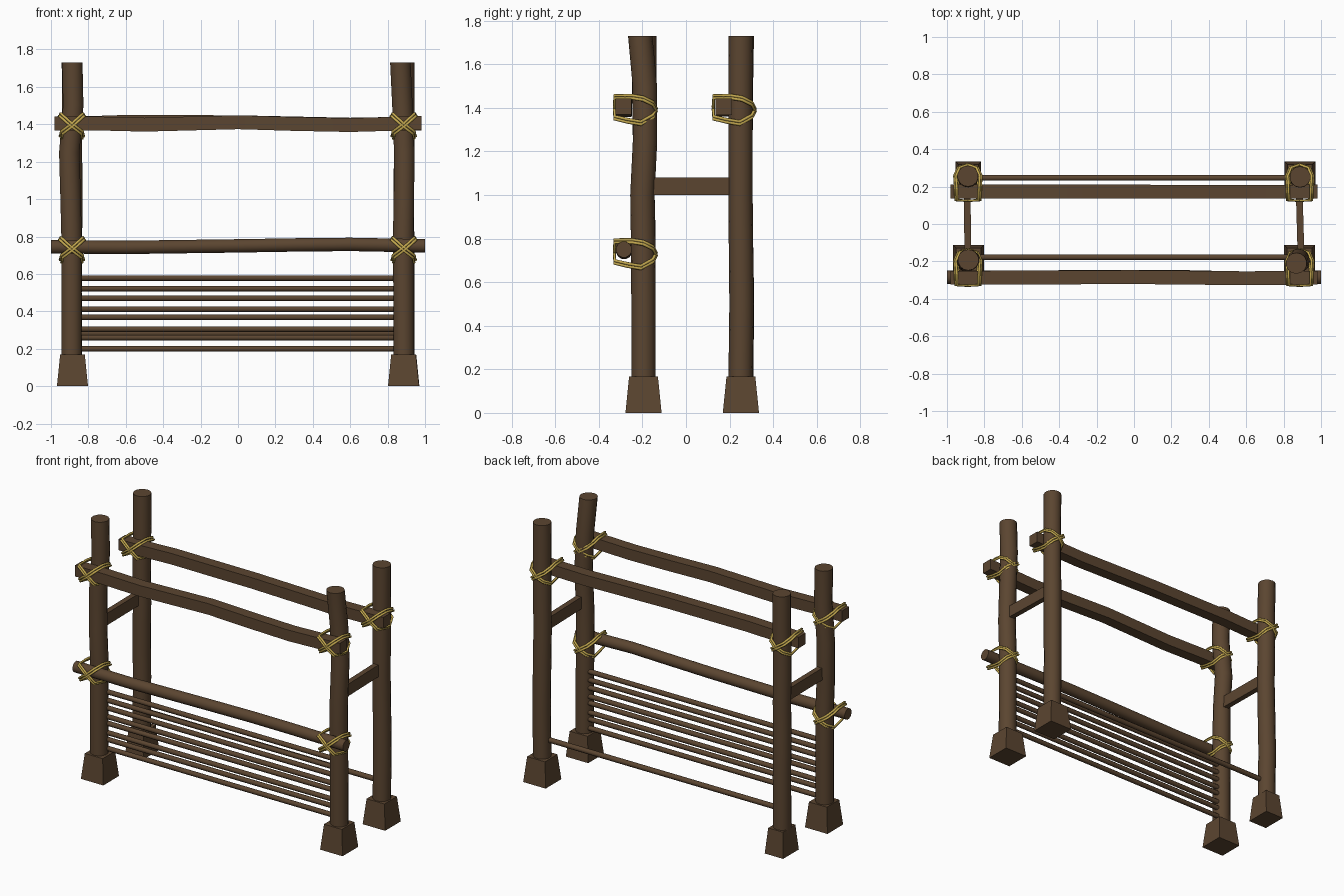
import bpy, bmesh, math
from mathutils import Vector

cube = bpy.data.objects.get("Cube")
if cube:
    bpy.data.objects.remove(cube)


def make_material(name, rgb):
    mat = bpy.data.materials.new(name)
    mat.use_nodes = True
    colour = (*rgb, 1)
    mat.diffuse_color = colour
    mat.node_tree.nodes["Principled BSDF"].inputs["Base Color"].default_value = colour
    return mat


wood = make_material("brown wood", (0.105, 0.06, 0.03))
rope = make_material("yellow rope", (0.56, 0.4, 0.08))

AXES = {"x": (Vector((0, 1, 0)), Vector((0, 0, 1))),
        "y": (Vector((0, 0, 1)), Vector((1, 0, 0))),
        "z": (Vector((1, 0, 0)), Vector((0, 1, 0)))}


def sweep(name, axis, points, sizes, sides=12):
    """Skin rings of the given half sizes along an axis; four sides make a box."""
    u, v = AXES[axis]
    if not isinstance(sizes, list):
        sizes = [sizes] * len(points)
    grow = math.sqrt(2) if sides == 4 else 1
    bm = bmesh.new()
    rings = []
    for p, (su, sv) in zip(points, sizes):
        ring = []
        for i in range(sides):
            a = math.tau * (i + 0.5) / sides
            ring.append(bm.verts.new(Vector(p) + grow * (u * su * math.cos(a) + v * sv * math.sin(a))))
        rings.append(ring)
    for low, high in zip(rings, rings[1:]):
        for i in range(sides):
            j = (i + 1) % sides
            bm.faces.new((low[i], low[j], high[j], high[i]))
    bm.faces.new(rings[0][::-1])
    bm.faces.new(rings[-1])
    bmesh.ops.recalc_face_normals(bm, faces=bm.faces)
    mesh = bpy.data.meshes.new(name)
    bm.to_mesh(mesh)
    bm.free()
    mesh.materials.append(wood)
    obj = bpy.data.objects.new(name, mesh)
    bpy.context.collection.objects.link(obj)
    bpy.ops.object.select_all(action="DESELECT")
    obj.select_set(True)
    bpy.context.view_layer.objects.active = obj
    bpy.ops.object.shade_smooth_by_angle(angle=math.radians(50))


# Crooked posts
LEVELS = (0.1, 0.5, 0.8, 1.0, 1.25, 1.5, 1.73)
POSTS = {
    "front_right": ((-.89, -.89, -.89, -.895, -.902, -.881, -.886),
                    (-.195, -.195, -.195, -.2, -.188, -.192, -.192)),
    "front_left": ((.887, .885, .883, .887, .889, .879, .868),
                   (-.195, -.195, -.197, -.2, -.188, -.189, -.21)),
    "rear_right": ((-.888, -.89, -.888, -.885, -.888, -.886, -.888),
                   (.252, .257, .252, .25, .25, .252, .256)),
    "rear_left": ((.888, .89, .888, .886, .888, .888, .888),
                  (.25, .255, .252, .25, .25, .25, .252)),
}
for name, (xs, ys) in POSTS.items():
    sweep(name + "_post", "z", list(zip(xs, ys, LEVELS)), (.056, .056), 14)

# Tapered footings
for name, x, y, wide in (("front_right", -.885, -.195, 1), ("front_left", .885, -.195, 1),
                         ("rear_right", -.885, .252, .82), ("rear_left", .887, .252, 1)):
    sweep(name + "_footing", "z", [(x, y, 0), (x, y, .168)],
          [(.083 * wide, .083), (.066 * wide, .066)], 4)

# Rails across the front and rear
sweep("front_lower_rail", "x",
      [(-1, -.285, .745), (-.6, -.284, .742), (0, -.281, .75), (.3, -.283, .755),
       (.6, -.29, .758), (1, -.285, .75)], (.037, .037), 12)
sweep("front_upper_rail", "x",
      [(-.98, -.287, 1.405), (-.78, -.287, 1.405), (-.5, -.286, 1.398), (0, -.284, 1.411),
       (.3, -.287, 1.402), (.6, -.29, 1.396), (.98, -.287, 1.407)], (.037, .037), 4)
sweep("rear_upper_rail", "x",
      [(-.98, .173, 1.405), (-.78, .173, 1.407), (-.6, .174, 1.413), (0, .173, 1.411),
       (.6, .172, 1.398), (.98, .173, 1.405)], (.037, .037), 4)

# Side braces between front and rear posts
sweep("right_brace", "y", [(-.888, -.17, 1.04), (-.893, .22, 1.04)], (.04, .018), 4)
sweep("left_brace", "y", [(.893, -.17, 1.04), (.882, .22, 1.04)], (.04, .018), 4)

# Thin rods
for i, z in enumerate((.2, .26, .305, .368, .412, .47, .522, .578)):
    sweep(f"front_rod_{i + 1}", "x", [(-.87, -.178, z), (.87, -.178, z)], (.016, .016), 8)
sweep("rear_rod", "x", [(-.87, .247, .283), (.87, .247, .283)], (.017, .017), 8)


# Rope lashings: crossed loops over the rail and round the back of the post
def lashing(name, x, y, z):
    curve = bpy.data.curves.new(name, "CURVE")
    curve.dimensions = "3D"
    curve.bevel_depth = 0.0072
    curve.bevel_resolution = 2
    back = y + .09
    for side in (-1, 1):
        for shift in (0, .016):
            path = [(-.058, y - .04, .05), (0, y - .042, -.002), (.058, y - .04, -.046),
                    (.06, y + .02, -.06), (.064, back - .01, -.07), (.045, back + .045, -.04),
                    (0, back + .061, -.01), (-.045, back + .045, .02),
                    (-.064, back, .042), (-.06, y + .04, .05)]
            spline = curve.splines.new("POLY")
            spline.points.add(len(path) - 1)
            spline.use_cyclic_u = True
            for point, (px, py, pz) in zip(spline.points, path):
                point.co = (x + side * (px - shift * .5), py, z + pz - shift * .8, 1)
    curve.materials.append(rope)
    bpy.context.collection.objects.link(bpy.data.objects.new(name, curve))


for side, x in (("right", -.888), ("left", .886)):
    lashing(f"front_lower_{side}_lashing", x, -.287, .745)
    lashing(f"front_upper_{side}_lashing", x, -.287, 1.407)
    lashing(f"rear_upper_{side}_lashing", x, .167, 1.407)
